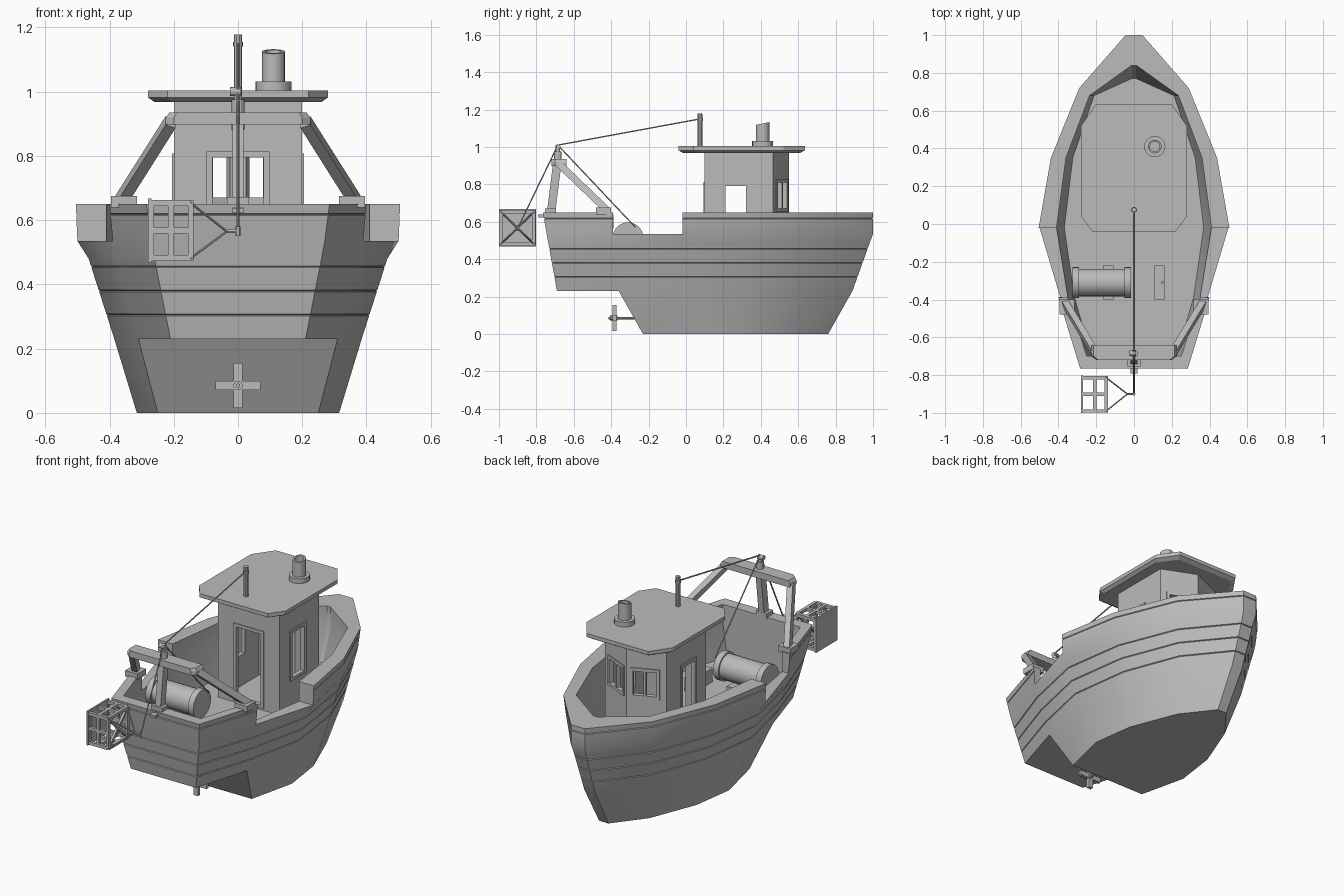
import bpy, bmesh, math
from mathutils import Vector

cube = bpy.data.objects.get("Cube")
if cube:
    bpy.data.objects.remove(cube, do_unlink=True)

grey = bpy.data.materials.new("plain_grey")
grey.use_nodes = True
grey.diffuse_color = (0.5, 0.5, 0.5, 1)
grey.node_tree.nodes["Principled BSDF"].inputs["Base Color"].default_value = grey.diffuse_color


def finish(name, bm, smooth=False):
    bmesh.ops.remove_doubles(bm, verts=bm.verts, dist=0.0005)
    bmesh.ops.recalc_face_normals(bm, faces=bm.faces)
    me = bpy.data.meshes.new(name)
    bm.to_mesh(me)
    bm.free()
    me.materials.append(grey)
    ob = bpy.data.objects.new(name, me)
    bpy.context.collection.objects.link(ob)
    if smooth:
        bpy.ops.object.select_all(action='DESELECT')
        ob.select_set(True)
        bpy.context.view_layer.objects.active = ob
        bpy.ops.object.shade_smooth_by_angle(angle=math.radians(25))
    return ob


def face(bm, pts):
    bm.faces.new([bm.verts.new(p) for p in pts])


def add_bar(bm, a, b, w, h=None, sides=4):
    """Rectangular bar (width w, depth h) or round rod (radius w) from a to b."""
    a, b = Vector(a), Vector(b)
    d = (b - a).normalized()
    side = Vector((1, 0, 0)) if abs(d.x) < 0.9 else Vector((0, 1, 0))
    u = (side - d * side.dot(d)).normalized()
    v = d.cross(u)
    if sides == 4:
        k = (h or w) / 2
        offs = [u * (sx * w / 2) + v * (sy * k) for sx, sy in ((-1, -1), (1, -1), (1, 1), (-1, 1))]
    else:
        angs = [2 * math.pi * i / sides for i in range(sides)]
        offs = [u * (w * math.cos(t)) + v * (w * math.sin(t)) for t in angs]
    lo, hi = [[bm.verts.new(p + o) for o in offs] for p in (a, b)]
    for i in range(len(lo)):
        j = (i + 1) % len(lo)
        bm.faces.new((lo[i], lo[j], hi[j], hi[i]))
    bm.faces.new(lo[::-1])
    bm.faces.new(hi)


def bars(name, items, smooth=False):
    bm = bmesh.new()
    for it in items:
        add_bar(bm, *it)
    return finish(name, bm, smooth)


def rods(name, items, sides=16):
    return bars(name, [(a, b, r, None, sides) for a, b, r in items], True)


def prism(name, rings):
    """Stack of (outline, z) rings, closed at both ends."""
    bm = bmesh.new()
    vs = [[bm.verts.new((x, y, z)) for x, y in o] for o, z in rings]
    n = len(vs[0])
    for lo, hi in zip(vs, vs[1:]):
        for i in range(n):
            bm.faces.new((lo[i], lo[(i + 1) % n], hi[(i + 1) % n], hi[i]))
    bm.faces.new(vs[0])
    bm.faces.new(vs[-1])
    return finish(name, bm)


# Hull: half-breadths (x, y) at six stations, transom to stem, for each height
TOP, DIP, DECK = 0.65, 0.535, 0.35
LINES = {
    0.0: [(.21, -.69), (.25, -.23), (.315, .05), (.28, .30), (.17, .58), (.03, .76)],
    0.23: [(.21, -.69), (.31, -.36), (.385, -.02), (.34, .34), (.22, .66), (.035, .89)],
    0.48: [(.26, -.735), (.385, -.39), (.465, -.02), (.41, .35), (.27, .70), (.04, .98)],
    DIP: [(.27, -.745), (.39, -.39), (.50, -.02), (.43, .35), (.28, .71), (.045, 1.0)],
    TOP: [(.285, -.765), (.40, -.39), (.505, -.02), (.44, .35), (.29, .72), (.045, 1.0)],
}
INNER = [(.25, -.70), (.35, -.39), (.41, -.02), (.36, .35), (.235, .68), (.012, .84)]


def outer(i, z, k=1.0):
    zs = sorted(LINES)
    lo = max(q for q in zs[:-1] if q <= z)
    hi = zs[zs.index(lo) + 1]
    p = Vector(LINES[lo][i]).lerp(Vector(LINES[hi][i]), (z - lo) / (hi - lo)) * k
    return Vector((p.x, p.y, z))


def inn(i, z):
    x, y = INNER[i]
    if z == DECK:
        return Vector((x * .9, min(y, .77), z))
    return Vector((x, y, z))


# Plank seams and the line under the rail are shallow V grooves
def seam(z):
    return [(z - .003, 1), (z, .992), (z + .003, 1)]


levels = [(0.0, 1), (0.23, 1)] + seam(0.305) + seam(0.38) + seam(0.455)
levels += [(0.48, 1), (DIP, 1)] + seam(0.618) + [(TOP, 1)]
BAND = [q[0] for q in levels].index(DIP)

bm = bmesh.new()
for s in (1, -1):
    def m(p):
        return (p[0] * s, p[1], p[2])

    for i in range(5):
        last = BAND if i == 1 else len(levels) - 1
        first = 1 if i == 0 else 0
        for (z0, k0), (z1, k1) in list(zip(levels, levels[1:]))[first:last]:
            face(bm, [m(outer(i, z0, k0)), m(outer(i + 1, z0, k0)), m(outer(i + 1, z1, k1)), m(outer(i, z1, k1))])
        zt = levels[last][0]
        face(bm, [m(outer(i, zt)), m(outer(i + 1, zt)), m(inn(i + 1, zt)), m(inn(i, zt))])
        steps = [DECK, DIP] + ([] if i == 1 else [TOP])
        for z0, z1 in zip(steps, steps[1:]):
            face(bm, [m(inn(i, z0)), m(inn(i + 1, z0)), m(inn(i + 1, z1)), m(inn(i, z1))])
    # ends of the raised bulwarks beside the low working rail
    for i in (1, 2):
        face(bm, [m(outer(i, z, k)) for z, k in levels[BAND:]] + [m(inn(i, TOP)), m(inn(i, DIP))])


def span(p, q):
    face(bm, [p, q, (-q[0], q[1], q[2]), (-p[0], p[1], p[2])])


for (z0, k0), (z1, k1) in zip(levels, levels[1:]):
    span(outer(5, z0, k0), outer(5, z1, k1))
    if z0 > 0.1:
        span(outer(0, z0, k0), outer(0, z1, k1))
for i in (0, 5):
    span(outer(i, TOP), inn(i, TOP))
    span(inn(i, TOP), inn(i, DIP))
    span(inn(i, DIP), inn(i, DECK))
for i in range(5):
    span(inn(i, DECK), inn(i + 1, DECK))
    z = 0.23 if i == 0 else 0.0
    span(outer(i, z), outer(i + 1, z))
span(outer(1, 0.0), outer(1, 0.23))
finish("hull", bm, True)

# Wheelhouse walls with a V-shaped bow side; openings are (from, to, bottom, top)
PLAN = [(-.2, .1), (.2, .1), (.2, .465), (0, .55), (-.2, .465)]
HOLES = [(.12, .28, .38, .795), (.11, .22, .53, .79), (.054, .181, .67, .81),
         (.036, .163, .67, .81), (.145, .255, .53, .79)]
walls, frames = bmesh.new(), bmesh.new()
Z0, Z1, T = DECK, 0.98, 0.02
for i, (u0, u1, b, t) in enumerate(HOLES):
    p, q = Vector(PLAN[i]), Vector(PLAN[(i + 1) % 5])
    d = (q - p).normalized()
    n = Vector((d.y, -d.x))
    L = (q - p).length

    def panel(bm, a, c, z0, z1, out, back):
        lo, hi = p + d * a, p + d * c
        base = [lo + n * out, hi + n * out, hi - n * back, lo - n * back]
        v = [[bm.verts.new((*w, z)) for w in base] for z in (z0, z1)]
        for j in range(4):
            k = (j + 1) % 4
            bm.faces.new((v[0][j], v[0][k], v[1][k], v[1][j]))
        bm.faces.new(v[0])
        bm.faces.new(v[1])

    for a, c, z0, z1 in ((0, u0, Z0, Z1), (u1, L, Z0, Z1), (u0, u1, Z0, b), (u0, u1, t, Z1)):
        panel(walls, a, c, z0, z1, 0, T)
    f = 0.018
    for a, c, z0, z1 in ((u0 - f, u0, b - f, t + f), (u1, u1 + f, b - f, t + f),
                         (u0, u1, b - f, b), (u0, u1, t, t + f)):
        panel(frames, a, c, z0, z1, 0.006, 0)
    if i in (2, 3):
        mid = (u0 + u1) / 2
        panel(frames, mid - .007, mid + .007, b, t, 0.006, T)
finish("cabin_walls", walls)
finish("window_frames", frames)

# Roof slab with chamfered corners and a sloped underside
ROOF = [(-.22, -.04), (.22, -.04), (.28, .04), (.28, .52), (.2, .635), (-.2, .635), (-.28, .52), (-.28, .04)]
inset = [(x * .93, .3 + (y - .3) * .93) for x, y in ROOF]
prism("roof", [(inset, .968), (ROOF, .982), (ROOF, 1.004)])

# Chimney with a hollow, slanted top
rods("chimney_base", [((.11, .41, 1.0), (.11, .41, 1.032), .056)], 20)
bm = bmesh.new()
rings = []
for r, z in ((.036, 1.03), (.036, 1.125), (.026, 1.125), (.026, 1.04)):
    ring = []
    for j in range(20):
        a = 2 * math.pi * j / 20
        x, y = r * math.cos(a), r * math.sin(a)
        ring.append(bm.verts.new((.11 + x, .41 + y, z + (y * .2 if z > 1.1 else 0))))
    rings.append(ring)
for lo, hi in zip(rings, rings[1:]):
    for j in range(20):
        bm.faces.new((lo[j], lo[j - 1], hi[j - 1], hi[j]))
bm.faces.new(rings[-1])
finish("chimney_pipe", bm, True)

rods("mast", [((0, .075, 1.0), (0, .075, 1.178), .013), ((0, .075, 1.14), (0, .075, 1.155), .016)], 10)

# Stern gantry: beam, slanted legs with feet, centre post and pulley
beam = [(-.2, -.72), (.2, -.72), (.225, -.7), (.225, -.64), (-.225, -.64), (-.225, -.7)]
prism("gantry_beam", [(beam, .897), (beam, .918), ([(x * .95, y) for x, y in beam], .935)])
for s, side in ((1, "left"), (-1, "right")):
    bars(side + "_gantry_leg", [((s * .365, -.42, .66), (s * .21, -.675, .905), .034, .038)])
    bars(side + "_gantry_foot", [((s * .355, -.44, .64), (s * .355, -.44, .675), .08, .08)])
bars("gantry_post", [((0, -.72, .66), (0, -.69, .9), .035, .045), ((0, -.725, .64), (0, -.725, .672), .07, .06)])
rods("gantry_pulley", [((0, -.685, .88), (0, -.685, .975), .02), ((0, -.685, .97), (0, -.685, 1.01), .012),
                       ((-.025, -.685, 1.0), (.01, -.685, 1.0), .014)], 12)
bars("stern_fairlead", [((0, -.79, .63), (0, -.72, .635), .035, .016)])

# Rigging
peak = (0, -.685, 1.01)
hook = (0, -.9, .565)
rods("ropes", [((0, .075, 1.15), peak, .004), (peak, hook, .004), (peak, (0, -.27, .57), .004)], 6)

# Net winch on the deck
rods("winch_drum", [((-.31, -.31, .515), (-.03, -.31, .515), .073), ((-.325, -.31, .515), (-.29, -.31, .515), .082),
                    ((-.05, -.31, .515), (-.015, -.31, .515), .082)], 24)
bars("winch_saddle", [((-.137, -.4, .4), (-.137, -.22, .4), .055, .1)])
bars("deck_box", [((.135, -.4, .39), (.135, -.22, .39), .055, .08), ((.15, -.31, .42), (.15, -.31, .5), .012)])

# Lobster cage: open frame, cross-braced mouth and a solid end plate
X0, X1, Y0, Y1, C0, C1 = -.27, -.147, -.99, -.814, .482, .653
YM, CM, XM, w = (Y0 + Y1) / 2, (C0 + C1) / 2, (X0 + X1) / 2, .018
items = [((X0, y, z), (X1, y, z), w) for y in (Y0, Y1) for z in (C0, CM, C1)]
items += [((X0, YM, z), (X1, YM, z), w) for z in (C0, C1)]
items += [((x, y, C0), (x, y, C1), w) for x in (X0, XM, X1) for y in (Y0, Y1)]
items += [((x, Y0, z), (x, Y1, z), w) for x in (XM, X1) for z in (C0, C1)]
items += [((X1, Y0, C0), (X1, Y1, C1), .013), ((X1, Y0, C1), (X1, Y1, C0), .013)]
bars("cage_frame", items)
bars("cage_end_plate", [((-.275, -1.0, CM), (-.275, -.803, CM), .01, .2)])
rods("cage_bridle", [((X1, y, z), (-.035, -.9, .565), .004) for y in (Y0, Y1) for z in (C0, C1)]
     + [((-.035, -.9, .565), hook, .006), ((0, -.9, .55), (0, -.9, .58), .008)], 6)

# Propeller and shaft
rods("propeller_shaft", [((0, -.415, .085), (0, -.26, .085), .007), ((0, -.405, .085), (0, -.365, .085), .015)], 10)
bars("propeller_blades", [((-.07, -.382, .085), (.07, -.382, .085), .02, .028),
                          ((0, -.382, .015), (0, -.382, .155), .028, .02)])
